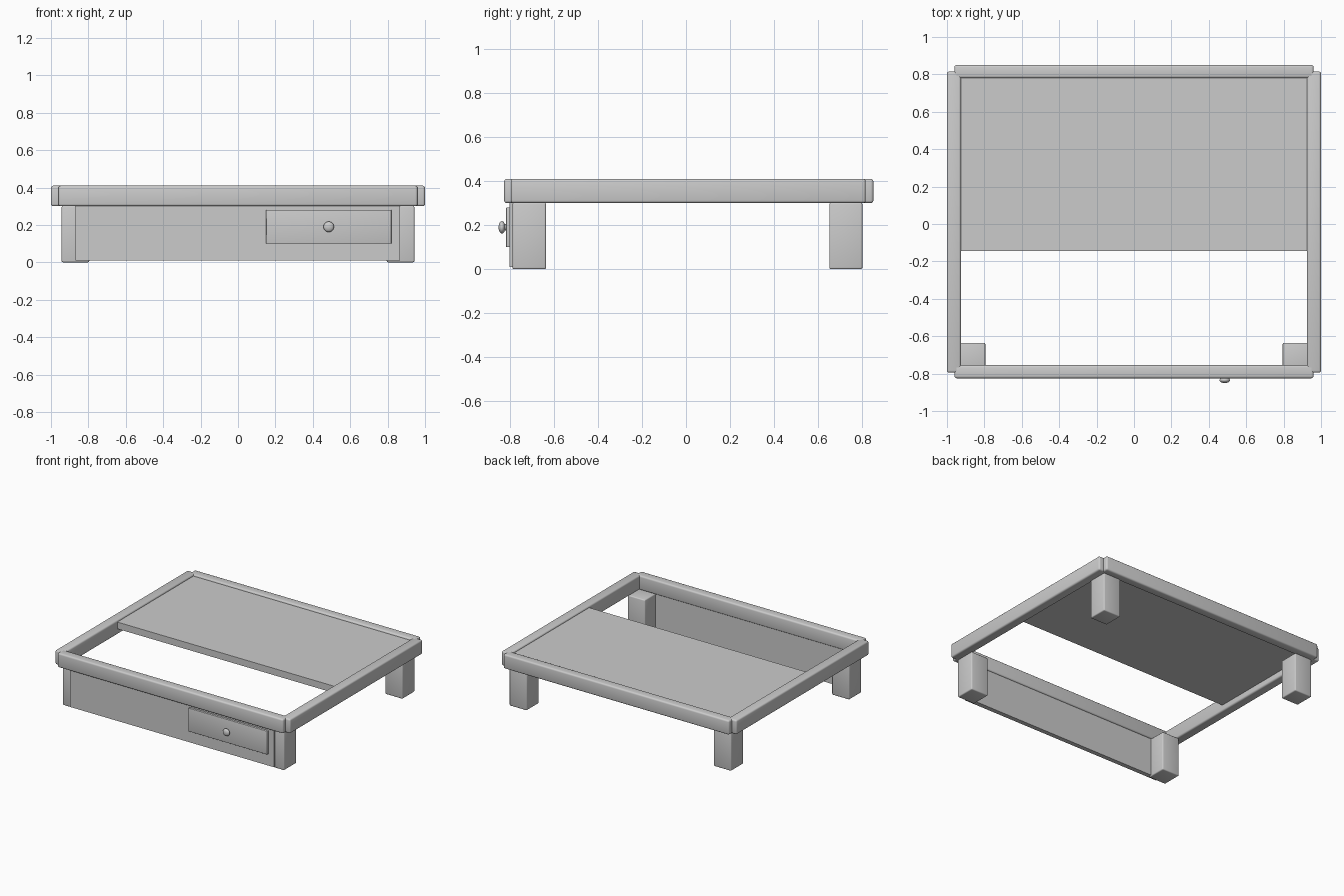
import bpy
import math

if "Cube" in bpy.data.objects:
    bpy.data.objects.remove(bpy.data.objects["Cube"], do_unlink=True)

# One plain grey for the whole table
grey = bpy.data.materials.new("plain grey")
grey.use_nodes = True
COLOUR = (0.6, 0.6, 0.6, 1)
grey.diffuse_color = COLOUR
grey.node_tree.nodes["Principled BSDF"].inputs["Base Color"].default_value = COLOUR


def finish(obj, name):
    obj.name = name
    obj.data.materials.append(grey)
    bpy.ops.object.shade_smooth_by_angle(angle=math.radians(35))
    return obj


def box(name, x, y, z, bevel=0.0):
    """Box spanning the (min, max) pairs, with optional rounded edges."""
    spans = (x, y, z)
    bpy.ops.mesh.primitive_cube_add(size=1, location=[(a + b) / 2 for a, b in spans])
    obj = bpy.context.object
    obj.scale = [b - a for a, b in spans]
    bpy.ops.object.transform_apply(location=False, rotation=False, scale=True)
    if bevel:
        mod = obj.modifiers.new("rounded edges", "BEVEL")
        mod.width = bevel
        mod.segments = 3
        bpy.ops.object.modifier_apply(modifier=mod.name)
    return finish(obj, name)


# Top frame
RAIL_Z = (0.30, 0.41)
box("front_rail", (-0.96, 0.96), (-0.825, -0.755), RAIL_Z, 0.012)
box("back_rail", (-0.96, 0.96), (0.78, 0.85), RAIL_Z, 0.012)
for side, s in (("left", 1), ("right", -1)):
    box(side + "_rail", sorted((s * 0.925, s)), (-0.795, 0.815), RAIL_Z, 0.012)
    # Legs
    leg_x = sorted((s * 0.795, s * 0.943))
    box("front_" + side + "_leg", leg_x, (-0.787, -0.635), (0, 0.302), 0.008)
    box("back_" + side + "_leg", leg_x, (0.65, 0.80), (0, 0.302), 0.008)

# Table top covering the rear half
box("top_panel", (-0.928, 0.928), (-0.145, 0.785), (0.345, 0.397))

# Front apron, drawer and knob
box("front_apron", (-0.87, 0.867), (-0.80, -0.765), (0.01, 0.302))
box("drawer_front", (0.15, 0.82), (-0.816, -0.79), (0.10, 0.28), 0.003)

bpy.ops.mesh.primitive_cylinder_add(vertices=24, radius=0.014, depth=0.025,
                                    location=(0.485, -0.823, 0.19),
                                    rotation=(math.pi / 2, 0, 0))
finish(bpy.context.object, "knob_stem")
bpy.ops.mesh.primitive_uv_sphere_add(segments=24, ring_count=12, radius=0.028,
                                     location=(0.485, -0.835, 0.19),
                                     rotation=(math.pi / 2, 0, 0))
bpy.context.object.scale = (1, 1, 0.55)
finish(bpy.context.object, "knob")
